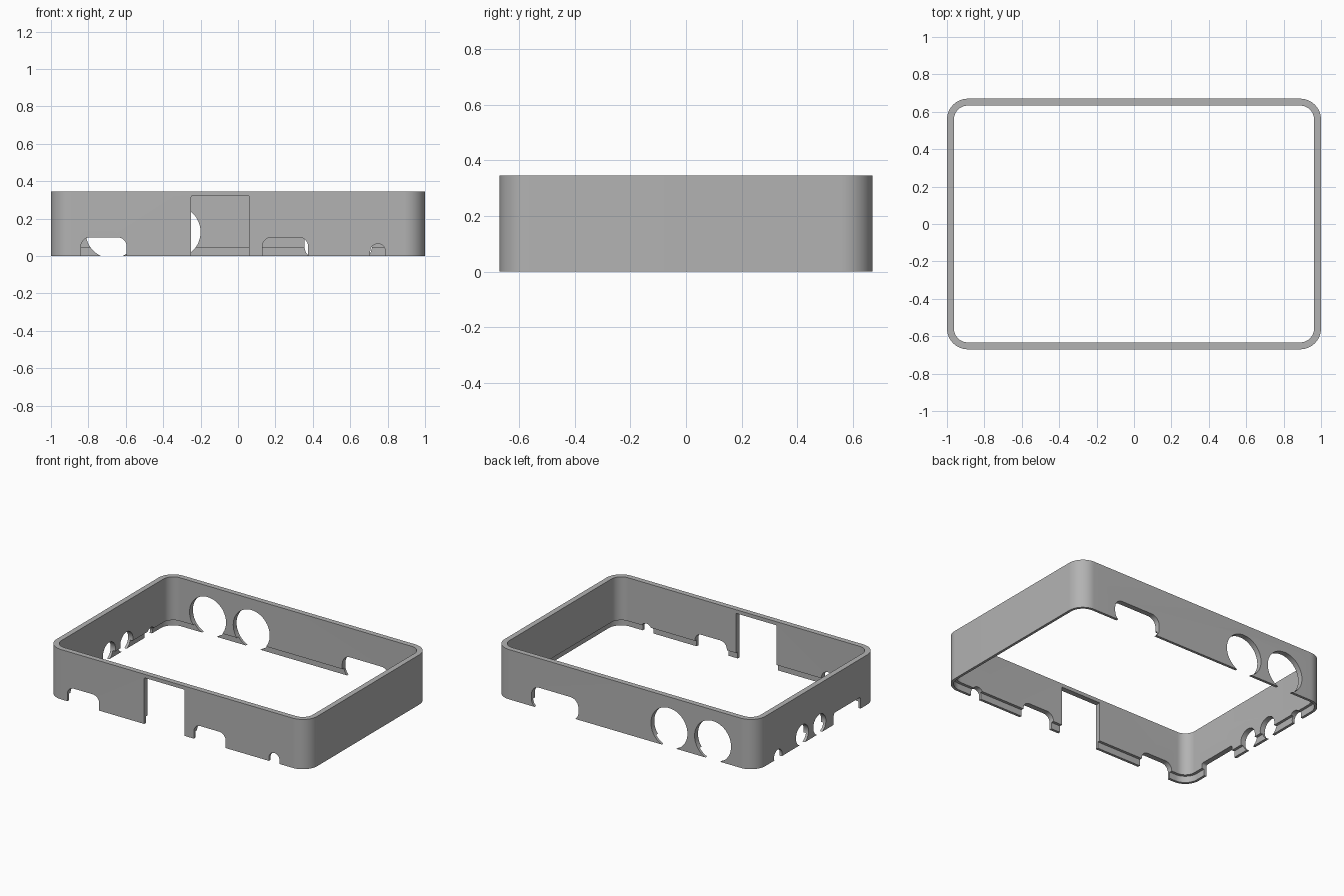
import bpy, bmesh, math

if "Cube" in bpy.data.objects:
    bpy.data.objects.remove(bpy.data.objects["Cube"])

HX, HY, H, R = 1.0, 0.67, 0.345, 0.112   # half sizes, height, corner radius
WALL, LIP, LIP_H = 0.037, 0.018, 0.045   # wall, thin lower lip, lip height


def rounded_rect(x0, x1, y0, y1, r, seg):
    """Counter-clockwise outline of a rectangle with rounded corners."""
    pts = []
    corners = [(x1 - r, y1 - r), (x0 + r, y1 - r), (x0 + r, y0 + r), (x1 - r, y0 + r)]
    for q, (cx, cy) in enumerate(corners):
        for i in range(seg + 1):
            a = math.pi / 2 * (q + i / seg)
            pts.append((cx + r * math.cos(a), cy + r * math.sin(a)))
    return pts


def circle(cx, cz, r, n=48):
    return [(cx + r * math.cos(2 * math.pi * i / n), cz + r * math.sin(2 * math.pi * i / n))
            for i in range(n)]


def finish(bm, name):
    bmesh.ops.recalc_face_normals(bm, faces=bm.faces)
    me = bpy.data.meshes.new(name)
    bm.to_mesh(me)
    bm.free()
    ob = bpy.data.objects.new(name, me)
    bpy.context.collection.objects.link(ob)
    return ob


def bridge(bm, a, b):
    n = len(a)
    for i in range(n):
        bm.faces.new((a[i], a[(i + 1) % n], b[(i + 1) % n], b[i]))


def cutter(name, outline, place):
    """Prism from a 2D outline; place(u, depth, z) puts it through a wall."""
    bm = bmesh.new()
    loops = [[bm.verts.new(place(u, d, z)) for u, z in outline] for d in (-0.15, 0.15)]
    bridge(bm, *loops)
    for loop in loops:
        bm.faces.new(loop)
    ob = finish(bm, name)
    ob.hide_render = True
    return ob


# Frame: wall section with a rabbet at the inner bottom edge, swept round the corners
section = [(0, 0), (0, H), (WALL, H), (WALL, LIP_H), (LIP, LIP_H), (LIP, 0)]
bm = bmesh.new()
loops = [[bm.verts.new((x, y, z)) for x, y in
          rounded_rect(-HX + d, HX - d, -HY + d, HY - d, R - d, 16)] for d, z in section]
for k in range(len(loops)):
    bridge(bm, loops[k], loops[(k + 1) % len(loops)])
frame = finish(bm, "case_wall")


def front(u, d, z):
    return (u, -HY + d, z)


def back(u, d, z):
    return (u, HY + d, z)


def left(u, d, z):
    return (-HX + d, u, z)


cutters = [
    # Front openings
    cutter("front_port_a", rounded_rect(-0.84, -0.595, -0.1, 0.1, 0.05, 8), front),
    cutter("front_slot", rounded_rect(-0.25, 0.06, -0.1, 0.32, 0.004, 2), front),
    cutter("front_port_b", rounded_rect(0.13, 0.375, -0.1, 0.1, 0.05, 8), front),
    cutter("front_jack", rounded_rect(0.707, 0.788, -0.1, 0.065, 0.04, 10), front),
    # Back openings
    cutter("back_hole_a", circle(-0.675, 0.128, 0.14), back),
    cutter("back_hole_b", circle(-0.34, 0.128, 0.14), back),
    cutter("back_port", rounded_rect(0.356, 0.716, -0.012, 0.142, 0.06, 8), back),
    # Left openings
    cutter("left_port", rounded_rect(-0.485, -0.19, -0.1, 0.08, 0.015, 4), left),
    cutter("left_hole_a", circle(-0.035, 0.063, 0.069), left),
    cutter("left_hole_b", circle(0.155, 0.063, 0.069), left),
    cutter("left_hole_c", circle(0.42, 0.018, 0.044), left),
]
for c in cutters:
    mod = frame.modifiers.new(c.name, 'BOOLEAN')
    mod.operation = 'DIFFERENCE'
    mod.solver = 'EXACT'
    mod.object = c

# Bake the cuts and drop the cutters
bpy.context.view_layer.update()
dg = bpy.context.evaluated_depsgraph_get()
baked = bpy.data.meshes.new_from_object(frame.evaluated_get(dg))
frame.modifiers.clear()
frame.data = baked
for c in cutters:
    bpy.data.objects.remove(c, do_unlink=True)

# Single grey plastic
grey = bpy.data.materials.new("grey_plastic")
grey.diffuse_color = (0.45, 0.45, 0.45, 1)
grey.use_nodes = True
grey.node_tree.nodes["Principled BSDF"].inputs["Base Color"].default_value = grey.diffuse_color
frame.data.materials.clear()
frame.data.materials.append(grey)

bpy.ops.object.select_all(action='DESELECT')
frame.select_set(True)
bpy.context.view_layer.objects.active = frame
bpy.ops.object.shade_smooth_by_angle(angle=math.radians(30))
